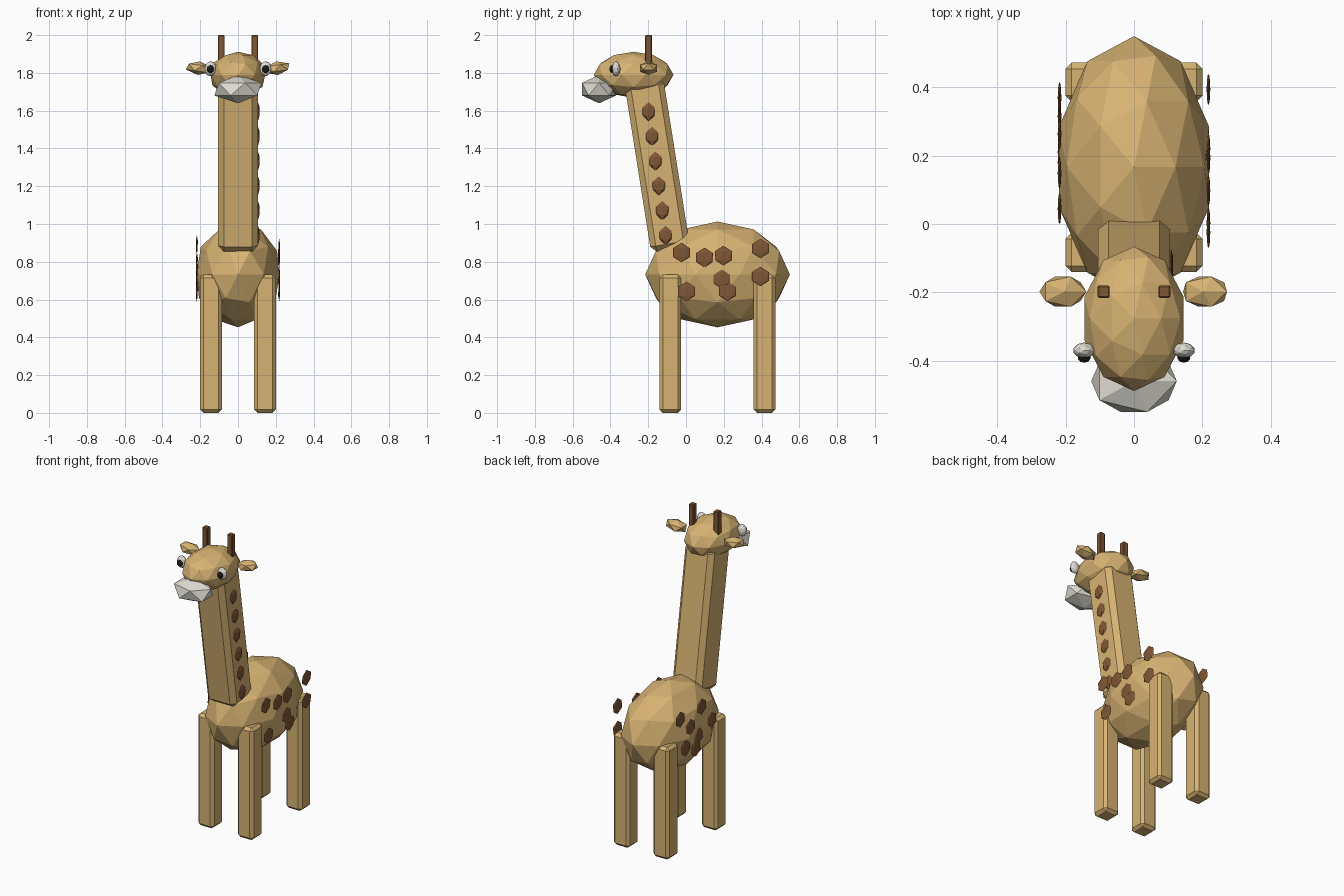
import bpy
from math import radians, sin, cos

if "Cube" in bpy.data.objects:
    bpy.data.objects.remove(bpy.data.objects["Cube"])


def material(name, rgb):
    m = bpy.data.materials.new(name)
    m.diffuse_color = (*rgb, 1)
    m.use_nodes = True
    m.node_tree.nodes["Principled BSDF"].inputs["Base Color"].default_value = m.diffuse_color
    return m


TAN = material("tan", (0.68, 0.45, 0.17))
BROWN = material("brown", (0.22, 0.095, 0.035))
CREAM = material("cream", (0.75, 0.72, 0.65))
BLACK = material("black", (0.01, 0.01, 0.01))


def finish(name, size, rot, mat):
    ob = bpy.context.object
    ob.name = name
    ob.scale = size
    ob.rotation_euler = [radians(a) for a in rot]
    ob.data.materials.append(mat)
    bpy.ops.object.transform_apply(location=False, rotation=True, scale=True)
    return ob


def blob(name, loc, radii, mat, sub=2, rot=(0, 0, 0)):
    bpy.ops.mesh.primitive_ico_sphere_add(subdivisions=sub, radius=1, location=loc)
    return finish(name, radii, rot, mat)


def block(name, loc, size, mat, bevel, rot=(0, 0, 0)):
    bpy.ops.mesh.primitive_cube_add(size=1, location=loc)
    ob = finish(name, size, rot, mat)
    mod = ob.modifiers.new("bevel", 'BEVEL')
    mod.width = bevel
    mod.segments = 1
    return ob


# Body, head and muzzle
blob("body", (0, 0.167, 0.733), (0.231, 0.383, 0.28), TAN)
blob("head", (0, -0.277, 1.79), (0.152, 0.211, 0.122), TAN)
blob("muzzle", (0, -0.46, 1.714), (0.14, 0.106, 0.075), CREAM, sub=1)

# Neck, leaning forward
LEAN, LENGTH = radians(9), 0.90
block("neck",
      (0, -0.082 - sin(LEAN) * LENGTH / 2, 0.866 + cos(LEAN) * LENGTH / 2),
      (0.21, 0.208, LENGTH), TAN, 0.03, rot=(9, 0, 0))

# Paired parts
for side, s in (("right", 1), ("left", -1)):
    for end, y in (("front", -0.083), ("back", 0.415)):
        block(f"{end}_leg_{side}", (s * 0.143, y, 0.366),
              (0.115, 0.115, 0.732), TAN, 0.018)
    block(f"horn_{side}", (s * 0.089, -0.198, 1.91), (0.036, 0.036, 0.18), BROWN, 0.004)
    blob(f"ear_{side}", (s * 0.208, -0.198, 1.825), (0.075, 0.052, 0.036), TAN,
         sub=1, rot=(0, -s * 8, 0))
    blob(f"eye_{side}", (s * 0.146, -0.37, 1.822), (0.032, 0.023, 0.04), CREAM)
    blob(f"pupil_{side}", (s * 0.146, -0.391, 1.82), (0.019, 0.015, 0.021), BLACK)

# Spots on each flank, given as (y, z)
FLANKS = {
    1: [(-0.024, 0.849), (0.098, 0.823), (0.198, 0.833), (0.394, 0.87),
        (0.394, 0.722), (0.22, 0.643), (0.003, 0.643), (0.19, 0.707)],
    -1: [(0.37, 0.889), (0.264, 0.80), (0.149, 0.89), (0.045, 0.763),
         (0.18, 0.715), (0.315, 0.68), (0.21, 0.64)],
}
for s, spots in FLANKS.items():
    for y, z in spots:
        blob("body_spot", (s * 0.218, y, z), (0.006, 0.052, 0.052), BROWN, sub=1)

# Row of spots up one side of the neck
for i in range(6):
    blob("neck_spot", (0.106, -0.108 - 0.018 * i, 0.94 + 0.131 * i),
         (0.01, 0.038, 0.05), BROWN, sub=1)
